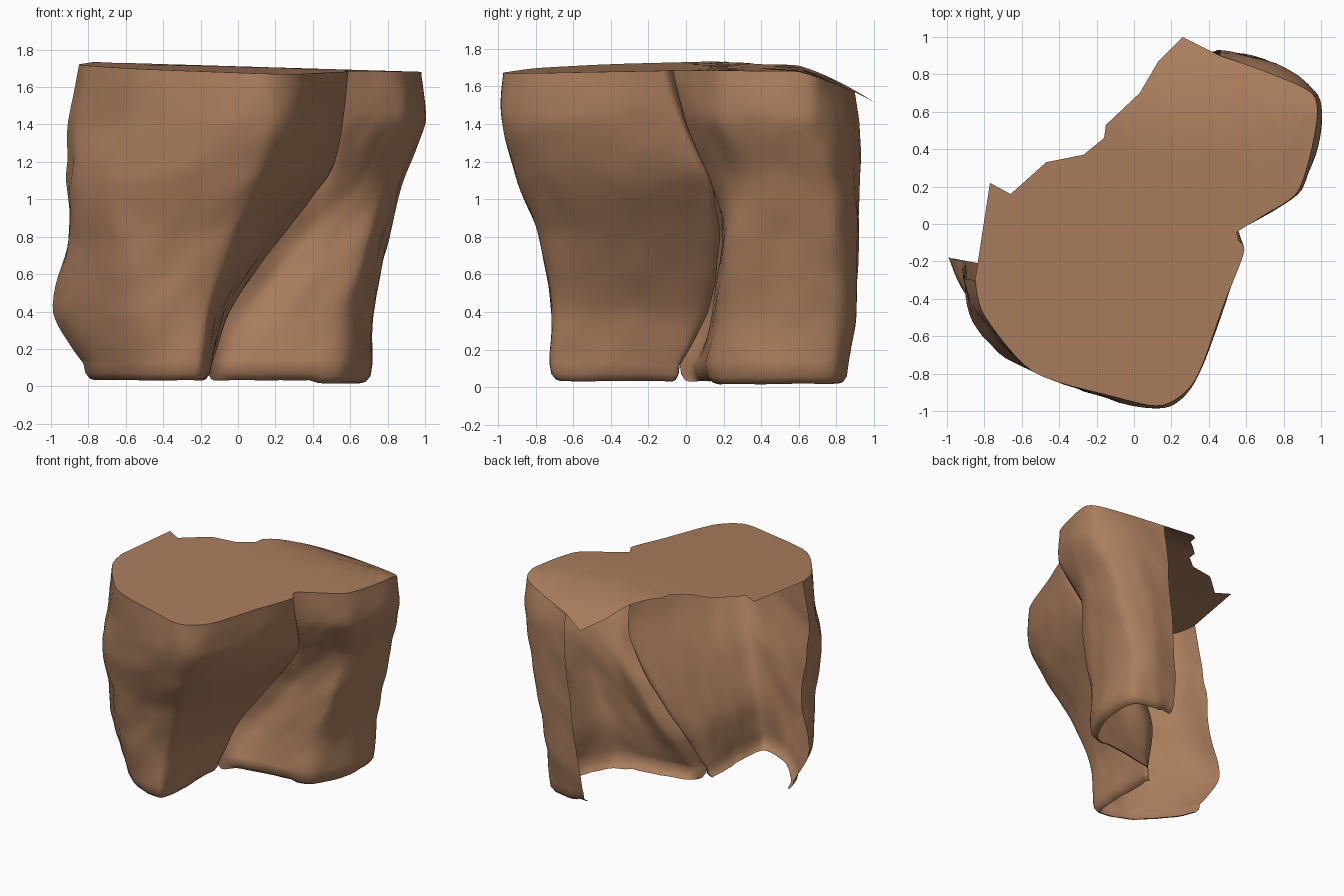
import bpy, bmesh, math
from mathutils import Vector, noise

if "Cube" in bpy.data.objects:
    bpy.data.objects.remove(bpy.data.objects["Cube"])

rock = bpy.data.materials.new("warm_brown_rock")
rock.diffuse_color = (0.40, 0.205, 0.11, 1)
rock.use_nodes = True
rock.node_tree.nodes["Principled BSDF"].inputs["Base Color"].default_value = rock.diffuse_color

LEVELS = [0.12, 0.40, 0.78, 1.12, 1.42, 1.68]

# Plan positions of each vertical rib, listed from the bottom level to the top
FRONT = [
    [(-.83, -.22), (-.99, -.18), (-.91, -.20), (-.92, -.25), (-.90, -.29), (-.85, -.30)],
    [(-.74, -.40), (-.90, -.35), (-.86, -.45), (-.86, -.53), (-.84, -.48), (-.80, -.49)],
    [(-.53, -.63), (-.58, -.65), (-.63, -.69), (-.69, -.71), (-.60, -.76), (-.54, -.79)],
    [(-.36, -.71), (-.37, -.71), (-.35, -.75), (-.27, -.87), (-.20, -.92), (-.12, -.92)],
    [(-.20, -.72), (-.17, -.70), (-.05, -.77), (.08, -.90), (.16, -.99), (.15, -.97)],
    [(-.16, -.55), (-.12, -.54), (.05, -.60), (.24, -.72), (.32, -.84), (.33, -.83)],
    [(-.14, -.30), (-.07, -.25), (.15, -.30), (.38, -.36), (.48, -.42), (.48, -.43)],
    [(-.14, -.06), (-.05, .05), (.22, .09), (.48, .06), (.56, -.07), (.59, -.14)],
    [(-.17, -.03), (-.08, .11), (.20, .17), (.43, .12), (.50, -.01), (.52, -.07)],
]
RIGHT = [
    FRONT[-1],
    [(-.08, .04), (.06, .17), (.33, .21), (.53, .12), (.56, -.01), (.57, -.03)],
    [(.23, .08), (.30, .14), (.50, .19), (.66, .19), (.72, .06), (.70, .05)],
    [(.54, .14), (.59, .19), (.70, .24), (.80, .32), (.89, .20), (.88, .18)],
    [(.70, .42), (.71, .50), (.78, .51), (.88, .50), (.99, .46), (.97, .50)],
    [(.70, .77), (.71, .80), (.79, .79), (.88, .75), (.98, .69), (.96, .69)],
    [(.52, .86), (.55, .90), (.60, .91), (.70, .88), (.78, .85), (.74, .80)],
    [(.33, .86), (.35, .90), (.40, .92), (.44, .92), (.46, .92), (.46, .90)],
]
# Torn back edge of the top slab
BACK = [(.26, 1.0), (.13, .87), (.03, .70), (-.15, .53), (-.16, .46), (-.27, .37),
        (-.47, .33), (-.66, .16), (-.77, .22)]


def cap_z(x, y):
    """Height of the top slab, drooping at the back right."""
    return 1.705 - .03 * x + .03 * min(y, .2) - .6 * max(0, y - .58) ** 1.35


def spline(pts, t):
    """Catmull-Rom through a list of vectors, softened to limit overshoot."""
    i = min(int(t), len(pts) - 2)
    f = t - i
    a, b, c, d = (pts[max(0, min(len(pts) - 1, k))] for k in range(i - 1, i + 3))
    m0, m1 = (c - a) * .4, (d - b) * .4
    return (b * (2*f**3 - 3*f*f + 1) + m0 * (f**3 - 2*f*f + f)
            + c * (3*f*f - 2*f**3) + m1 * (f**3 - f*f))


def weather(p):
    """Slanted chisel marks and small bumps, fading out at the top edge."""
    q = Vector((p.x * 3 - p.z * 1.4, p.y * 3, p.z * 2))
    fade = min(1, max(0, (1.66 - p.z) * 4))
    n = noise.noise_vector(q) * .012 + noise.noise_vector(q * 2.7) * .010
    return p + Vector((n.x, n.y, n.z * .4)) * fade


def finish(name, bm):
    bmesh.ops.recalc_face_normals(bm, faces=bm.faces)
    me = bpy.data.meshes.new(name)
    bm.to_mesh(me)
    bm.free()
    me.materials.append(rock)
    ob = bpy.data.objects.new(name, me)
    bpy.context.collection.objects.link(ob)
    bpy.context.view_layer.objects.active = ob
    ob.select_set(True)
    bpy.ops.object.shade_smooth_by_angle(angle=math.radians(38))
    ob.select_set(False)


def wall(name, ribs, rows=40, per=6):
    """Skin the ribs into an open cliff wall; return its top edge."""
    bm = bmesh.new()
    curves = [[Vector((x, y, z)) for (x, y), z in zip(r, LEVELS)] for r in ribs]
    for c in curves:
        c[-1].z = cap_z(c[-1].x, c[-1].y)
        c[-2].z = min(c[-2].z, c[-1].z - .09)
    grid, top = [], []
    for j in range(rows + 1):
        t = j / rows * (len(LEVELS) - 1)
        ring = [spline(c, t) for c in curves]
        line = [spline(ring, k / per) for k in range((len(ribs) - 1) * per + 1)]
        if j == rows:
            top = [(p.x, p.y) for p in line]
            for p in line:
                p.z = cap_z(p.x, p.y)
        else:
            line = [weather(p) for p in line]
        grid.append([bm.verts.new(p) for p in line])
    # Rounded foot: curl the lowest rows inwards, towards each block's core
    foot = [v.co.copy() for v in grid[0]]
    core = Vector((-.45, -.25, 0)) if ribs is FRONT else Vector((.3, .55, 0))
    for drop, inset in ((.05, .01), (.08, .035), (.088, .06)):
        row = []
        for p in foot:
            d = Vector((core.x - p.x, core.y - p.y, 0)).normalized()
            q = p + d * inset
            q.z = p.z - drop - .015 * (p.x > .45)
            row.append(bm.verts.new(q))
        grid.insert(0, row)
    for a, b in zip(grid, grid[1:]):
        for k in range(len(a) - 1):
            bm.faces.new((a[k], a[k + 1], b[k + 1], b[k]))
    finish(name, bm)
    return top


edge = wall("front_rock_block", FRONT) + wall("right_rock_block", RIGHT)[1:]

# Top slab: filled outline, refined so it can droop
bm = bmesh.new()
vs = [bm.verts.new((x, y, 0)) for x, y in edge + BACK]
f = bm.faces.new(vs)
bmesh.ops.triangulate(bm, faces=[f])
bmesh.ops.subdivide_edges(bm, edges=bm.edges[:], cuts=3, use_grid_fill=True)
bmesh.ops.triangulate(bm, faces=bm.faces[:])
for v in bm.verts:
    v.co.z = cap_z(v.co.x, v.co.y)
finish("top_rock_slab", bm)
